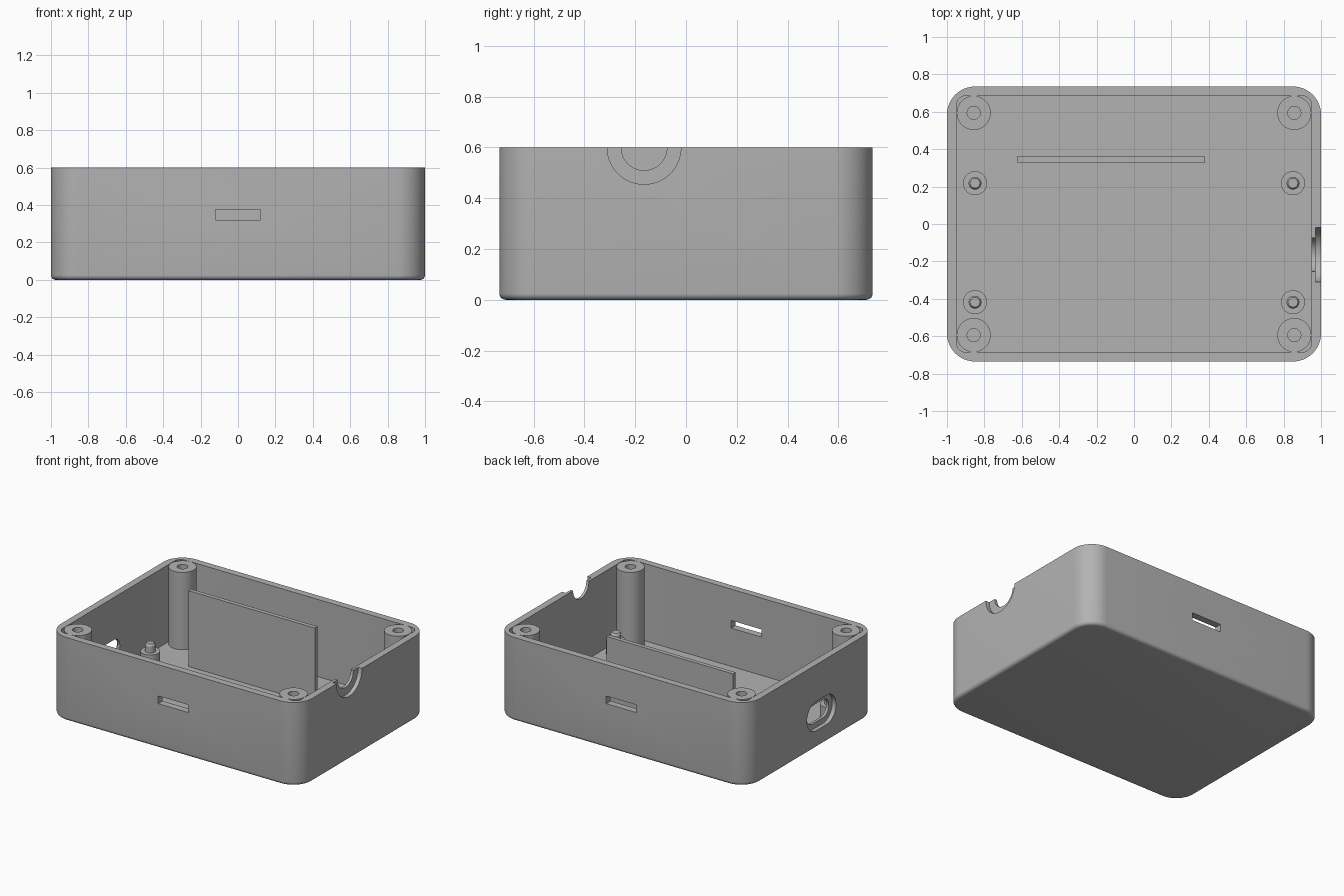
import bpy, bmesh, math
from mathutils import Matrix, Vector

default_cube = bpy.data.objects.get("Cube")
if default_cube:
    bpy.data.objects.remove(default_cube, do_unlink=True)

HALF_X, HALF_Y, HEIGHT = 1.0, 0.735, 0.6
WALL, FLOOR = 0.05, 0.045

grey = bpy.data.materials.new("plain grey plastic")
grey.use_nodes = True
colour = (0.45, 0.45, 0.45, 1)
grey.diffuse_color = colour
grey.node_tree.nodes["Principled BSDF"].inputs["Base Color"].default_value = colour


def finish(bm, name):
    bmesh.ops.recalc_face_normals(bm, faces=bm.faces)
    mesh = bpy.data.meshes.new(name)
    bm.to_mesh(mesh)
    bm.free()
    mesh.materials.append(grey)
    obj = bpy.data.objects.new(name, mesh)
    bpy.context.collection.objects.link(obj)
    return obj


def bevel(bm, edges, radius, segments):
    bmesh.ops.bevel(bm, geom=edges, offset=radius, segments=segments,
                    profile=0.5, affect='EDGES', clamp_overlap=True)


def prism(name, size, z0, z1, radius=0, bottom_radius=0, segments=12):
    """Upright box with rounded corners and an optional rounded bottom rim."""
    bm = bmesh.new()
    bmesh.ops.create_cube(bm, size=1)
    for v in bm.verts:
        v.co = Vector((v.co.x * size[0], v.co.y * size[1], z1 if v.co.z > 0 else z0))
    if radius:
        upright = [e for e in bm.edges
                   if abs(e.verts[0].co.z - e.verts[1].co.z) > 1e-4]
        bevel(bm, upright, radius, segments)
    if bottom_radius:
        rim = [e for e in bm.edges if all(abs(v.co.z - z0) < 1e-5 for v in e.verts)]
        bevel(bm, rim, bottom_radius, 5)
    return finish(bm, name)


def lathe(name, profile, x, y, steps=40):
    """Turn an (r, z) profile around a vertical axis at x, y."""
    bm = bmesh.new()
    verts = [bm.verts.new((r, 0, z)) for r, z in profile]
    edges = [bm.edges.new(pair) for pair in zip(verts, verts[1:])]
    bmesh.ops.spin(bm, geom=verts + edges, axis=(0, 0, 1), cent=(0, 0, 0),
                   angle=math.tau, steps=steps)
    bmesh.ops.remove_doubles(bm, verts=bm.verts, dist=1e-5)
    bmesh.ops.translate(bm, verts=bm.verts, vec=(x, y, 0))
    return finish(bm, name)


def cut(target, cutter):
    mod = target.modifiers.new("cut", 'BOOLEAN')
    mod.operation, mod.solver, mod.object = 'DIFFERENCE', 'EXACT', cutter
    bpy.context.view_layer.objects.active = target
    bpy.ops.object.modifier_apply(modifier=mod.name)
    bpy.data.objects.remove(cutter, do_unlink=True)


def smooth(obj):
    bpy.ops.object.select_all(action='DESELECT')
    obj.select_set(True)
    bpy.context.view_layer.objects.active = obj
    bpy.ops.object.shade_smooth_by_angle(angle=math.radians(30))


# Turns a prism's local x, y, z into world y, z, x
SIDEWAYS = Matrix(((0, 0, 1, 0), (1, 0, 0, 0), (0, 1, 0, 0), (0, 0, 0, 1)))


def side_cut(target, size, x0, x1, y, z, segments):
    cutter = prism("cutter", size, x0, x1, 0.499 * size[1], segments=segments)
    cutter.data.transform(Matrix.Translation((0, y, z)) @ SIDEWAYS)
    cut(target, cutter)


# Open case with hollow interior
case = prism("case_shell", (2 * HALF_X, 2 * HALF_Y), 0, HEIGHT, 0.15, 0.025)
cut(case, prism("cutter", (2 * (HALF_X - WALL), 2 * (HALF_Y - WALL)),
                FLOOR, HEIGHT + 0.2, 0.05, segments=6))

# Matching slots through the front and back walls
for side in (-1, 1):
    slot = prism("cutter", (0.24, 0.2), 0.32, 0.375)
    slot.data.transform(Matrix.Translation((0, side * HALF_Y, 0)))
    cut(case, slot)

# Half-round cable notch with a shallow outer recess on the left wall
for radius, inner_x in ((0.09, 0.9), (0.145, 0.97)):
    side_cut(case, (2 * radius, 2 * radius), inner_x, 1.1, -0.165, HEIGHT, 20)

# Recessed oblong port on the right wall
side_cut(case, (0.25, 0.13), -1.1, -0.9, -0.11, 0.23, 12)
side_cut(case, (0.33, 0.21), -1.1, -0.97, -0.11, 0.23, 12)
smooth(case)

# Corner screw pillars and board standoffs with locating pins
pillar = [(0, 0.2), (0.035, 0.2), (0.035, HEIGHT), (0.091, HEIGHT), (0.091, FLOOR)]
standoff = [(0.064, FLOOR), (0.064, 0.14), (0.034, 0.14), (0.034, 0.188),
            (0.026, 0.2), (0, 0.2)]
for x_name, x_sign in (("left", 1), ("right", -1)):
    for y_name, pillar_y, standoff_y in (("front", -0.594, -0.418), ("back", 0.594, 0.218)):
        smooth(lathe(f"{y_name}_{x_name}_screw_pillar", pillar, x_sign * 0.857, pillar_y))
        smooth(lathe(f"{y_name}_{x_name}_standoff", standoff, x_sign * 0.85, standoff_y))

# Thin upright divider
divider = prism("divider_wall", (1.005, 0.03), FLOOR, 0.59)
divider.data.transform(Matrix.Translation((-0.1225, 0.345, 0)))
